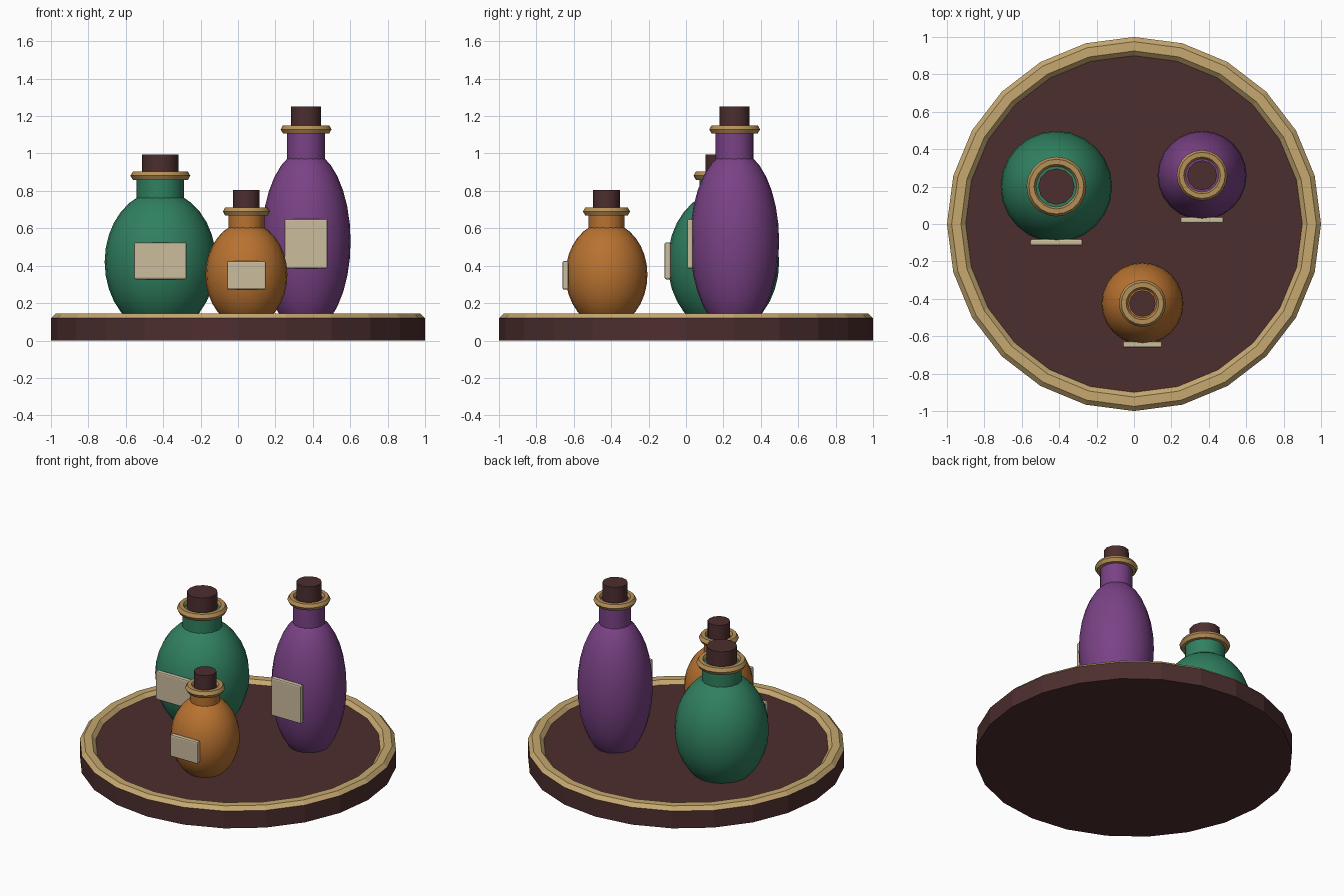
import bpy, math

if "Cube" in bpy.data.objects:
    bpy.data.objects.remove(bpy.data.objects["Cube"])


def material(name, r, g, b):
    """Flat colour given as 0-255 sRGB, stored linear."""
    lin = [((c / 255 + 0.055) / 1.055) ** 2.4 for c in (r, g, b)]
    m = bpy.data.materials.new(name)
    m.diffuse_color = (*lin, 1)
    m.use_nodes = True
    m.node_tree.nodes["Principled BSDF"].inputs["Base Color"].default_value = m.diffuse_color
    return m


WOOD = material("dark wood", 77, 46, 46)
GOLD = material("pale gold", 198, 168, 112)
BRASS = material("brass", 182, 144, 88)
PAPER = material("parchment", 203, 188, 158)
GREEN = material("green glass", 48, 128, 96)
PURPLE = material("purple glass", 122, 66, 134)
AMBER = material("amber glass", 184, 114, 48)


def finish(name, mat, smooth=None):
    ob = bpy.context.object
    ob.name = ob.data.name = name
    ob.data.materials.append(mat)
    if smooth:
        bpy.ops.object.shade_smooth_by_angle(angle=math.radians(smooth))
    return ob


def cylinder(name, mat, x, y, r, z0, z1, sides, smooth=None):
    bpy.ops.mesh.primitive_cylinder_add(vertices=sides, radius=r, depth=z1 - z0,
                                        location=(x, y, (z0 + z1) / 2))
    return finish(name, mat, smooth)


def ring(name, mat, x, y, z, outer, minor, sides, squash=1.0, smooth=None):
    """Hexagonal-section ring measured by its outer radius."""
    bpy.ops.mesh.primitive_torus_add(location=(x, y, z), major_segments=sides,
                                     minor_segments=6, major_radius=outer - minor,
                                     minor_radius=minor)
    bpy.context.object.scale.z = squash
    return finish(name, mat, smooth)


def bottle(name, glass, x, y, r, zc, a, neck_r, ring_z, ring_r, ring_t,
           cork_r, top, label_w, label_z0, label_z1):
    # rounded body standing in the tray
    bpy.ops.mesh.primitive_uv_sphere_add(segments=24, ring_count=16, radius=1,
                                         location=(x, y, zc))
    bpy.context.object.scale = (r, r, a)
    finish(name + "_body", glass, 60)
    # neck, lip ring and stopper
    cylinder(name + "_neck", glass, x, y, neck_r, zc + a * 0.75, ring_z + 0.005, 16, 30)
    ring(name + "_lip", BRASS, x, y, ring_z, ring_r, ring_t, 20, smooth=30)
    cylinder(name + "_stopper", WOOD, x, y, cork_r, ring_z - 0.05, top, 12, 35)
    # label plate on the front
    bpy.ops.mesh.primitive_cube_add(size=1, location=(x, y - r, (label_z0 + label_z1) / 2))
    bpy.context.object.scale = (label_w, 0.033, label_z1 - label_z0)
    bpy.ops.object.transform_apply(location=False, rotation=False, scale=True)
    ob = finish(name + "_label", PAPER)
    bev = ob.modifiers.new("soft edges", 'BEVEL')
    bev.width, bev.segments = 0.009, 2


# tray with raised rim
cylinder("tray", WOOD, 0, 0, 1.0, 0, 0.12, 24)
ring("tray_rim", GOLD, 0, 0, 0.12, 1.0, 0.05, 24, squash=0.58)

# three bottles
bottle("round_bottle", GREEN, -0.415, 0.2, 0.298, 0.42, 0.38, 0.127,
       0.881, 0.16, 0.027, 0.097, 0.995, 0.28, 0.327, 0.525)
bottle("tall_bottle", PURPLE, 0.364, 0.26, 0.238, 0.53, 0.49, 0.102,
       1.129, 0.136, 0.025, 0.08, 1.25, 0.23, 0.385, 0.65)
bottle("small_bottle", AMBER, 0.045, -0.425, 0.219, 0.352, 0.28, 0.096,
       0.69, 0.126, 0.026, 0.071, 0.805, 0.21, 0.272, 0.425)
